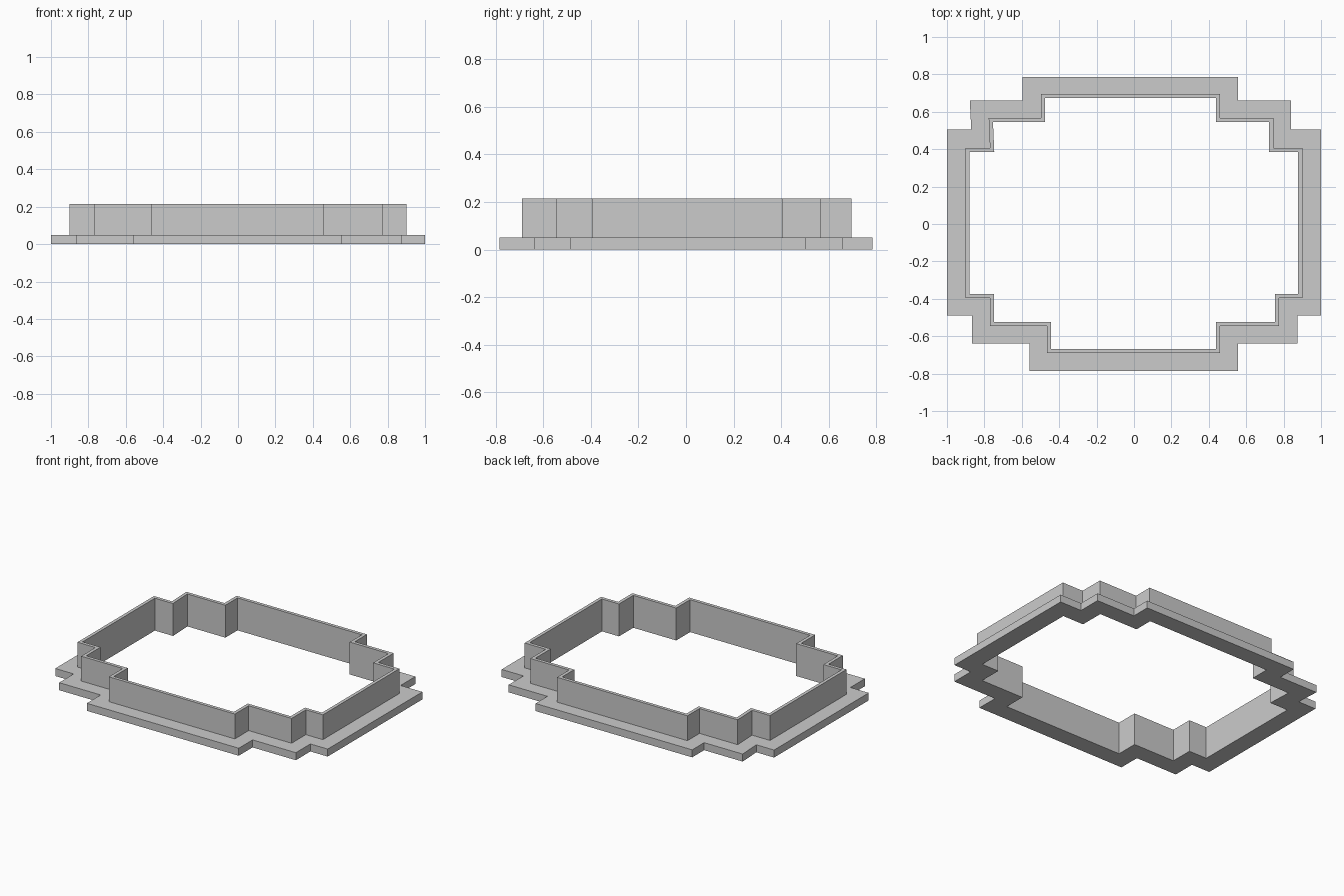
import bpy
import bmesh
from mathutils import Vector

cube = bpy.data.objects.get("Cube")
if cube:
    bpy.data.objects.remove(cube, do_unlink=True)

FLANGE_TOP = 0.05
WALL_TOP = 0.215
WALL_THICKNESS = 0.022

# Stepped outlines, clockwise from the back left corner
flange_outline = [
    (-0.595, 0.785), (0.555, 0.785), (0.555, 0.66), (0.84, 0.66), (0.84, 0.505),
    (1, 0.505), (1, -0.488), (0.873, -0.488), (0.873, -0.64), (0.555, -0.64),
    (0.555, -0.785), (-0.56, -0.785), (-0.56, -0.64), (-0.865, -0.64), (-0.865, -0.488),
    (-1, -0.488), (-1, 0.505), (-0.87, 0.505), (-0.878, 0.66), (-0.595, 0.66),
]
wall_outline = [
    (-0.497, 0.695), (0.46, 0.695), (0.46, 0.568), (0.745, 0.568), (0.745, 0.407),
    (0.9, 0.407), (0.9, -0.395), (0.775, -0.395), (0.775, -0.545), (0.46, -0.545),
    (0.46, -0.69), (-0.465, -0.69), (-0.465, -0.545), (-0.77, -0.545), (-0.77, -0.395),
    (-0.902, -0.395), (-0.902, 0.407), (-0.77, 0.407), (-0.777, 0.568), (-0.497, 0.568),
]


def inset(outline, distance):
    """Move every edge of a clockwise outline inward, keeping mitred corners."""
    points = [Vector(p) for p in outline]
    result = []
    for i, point in enumerate(points):
        before = (point - points[i - 1]).normalized()
        after = (points[(i + 1) % len(points)] - point).normalized()
        n1 = Vector((before.y, -before.x))
        n2 = Vector((after.y, -after.x))
        result.append(point + (n1 + n2) * distance / (1 + n1.dot(n2)))
    return result


def ring_frame(name, levels, material):
    """Bridge a closed series of (outline, height) loops into a hollow frame."""
    bm = bmesh.new()
    loops = [[bm.verts.new((x, y, z)) for x, y in outline] for outline, z in levels]
    count = len(loops[0])
    for k, lower in enumerate(loops):
        upper = loops[(k + 1) % len(loops)]
        for i in range(count):
            j = (i + 1) % count
            bm.faces.new((lower[i], lower[j], upper[j], upper[i]))
    bmesh.ops.recalc_face_normals(bm, faces=bm.faces)
    mesh = bpy.data.meshes.new(name)
    bm.to_mesh(mesh)
    bm.free()
    mesh.materials.append(material)
    obj = bpy.data.objects.new(name, mesh)
    bpy.context.collection.objects.link(obj)
    return obj


grey = bpy.data.materials.new("light_grey")
grey.use_nodes = True
colour = (0.6, 0.6, 0.6, 1)
grey.diffuse_color = colour
grey.node_tree.nodes["Principled BSDF"].inputs["Base Color"].default_value = colour

# Flange and upright wall as one continuous L-shaped section
inner_outline = inset(wall_outline, WALL_THICKNESS)
ring_frame("flanged_frame", [
    (flange_outline, 0),
    (flange_outline, FLANGE_TOP),
    (wall_outline, FLANGE_TOP),
    (wall_outline, WALL_TOP),
    (inner_outline, WALL_TOP),
    (inner_outline, 0),
], grey)
